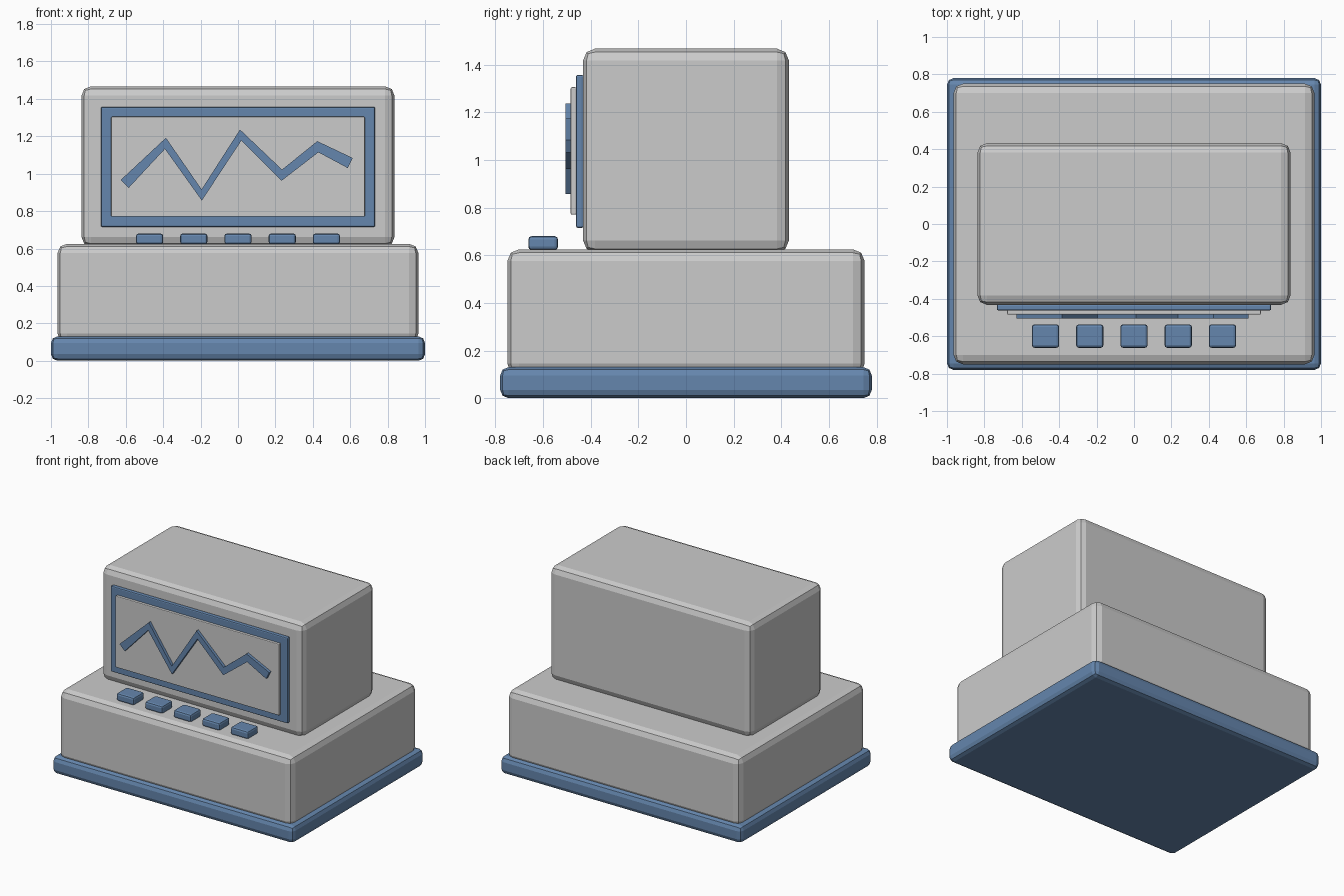
import bpy, bmesh
from mathutils import Vector

if "Cube" in bpy.data.objects:
    bpy.data.objects.remove(bpy.data.objects["Cube"])

blue = bpy.data.materials.new("blue")
blue.diffuse_color = (0.13, 0.24, 0.42, 1)
blue.use_nodes = True
blue.node_tree.nodes["Principled BSDF"].inputs["Base Color"].default_value = blue.diffuse_color


def finish(name, bm, mat):
    mesh = bpy.data.meshes.new(name)
    bm.to_mesh(mesh)
    bm.free()
    obj = bpy.data.objects.new(name, mesh)
    bpy.context.collection.objects.link(obj)
    if mat:
        mesh.materials.append(mat)
    return obj


def box(name, x, y, z, bevel, mat=None):
    """Bevelled box from (min, max) ranges."""
    bm = bmesh.new()
    bmesh.ops.create_cube(bm, size=1)
    for v in bm.verts:
        v.co = [r[0] if c < 0 else r[1] for c, r in zip(v.co, (x, y, z))]
    obj = finish(name, bm, mat)
    mod = obj.modifiers.new("bevel", 'BEVEL')
    mod.width = bevel
    mod.segments = 2
    return obj


# Plinth, lower housing and monitor head
box("base_plate", (-1, 1), (-0.78, 0.78), (0, 0.13), 0.035, blue)
box("lower_housing", (-0.965, 0.965), (-0.75, 0.75), (0.095, 0.625), 0.05)
box("monitor_head", (-0.837, 0.837), (-0.432, 0.432), (0.612, 1.467), 0.05)

# Screen surround and screen
box("screen_surround", (-0.733, 0.733), (-0.462, -0.43), (0.715, 1.357), 0.008, blue)
box("screen", (-0.678, 0.678), (-0.484, -0.46), (0.77, 1.305), 0.005)

# Row of push buttons
for i in range(5):
    cx = (i - 2) * 0.2365
    box(f"button_{i + 1}", (cx - 0.073, cx + 0.073), (-0.662, -0.537), (0.622, 0.68), 0.014, blue)

# Zigzag trace on the screen: ribbon swept along a path, then given depth
path = [Vector(p) for p in ((-0.606, 0.945), (-0.388, 1.162), (-0.194, 0.886),
                            (0.014, 1.206), (0.234, 0.992), (0.427, 1.144), (0.60, 1.057))]
bm = bmesh.new()
pairs = []
for i, p in enumerate(path):
    t = Vector((0, 0))
    if i > 0:
        t += (p - path[i - 1]).normalized()
    if i < len(path) - 1:
        t += (path[i + 1] - p).normalized()
    n = Vector((-t.y, t.x)).normalized() * 0.03
    pairs.append([bm.verts.new((q.x, -0.506, q.y)) for q in (p + n, p - n)])
for a, b in zip(pairs, pairs[1:]):
    bm.faces.new((a[0], a[1], b[1], b[0]))
ext = bmesh.ops.extrude_face_region(bm, geom=bm.faces[:], use_keep_orig=True)
bmesh.ops.translate(bm, vec=(0, 0.024, 0),
                    verts=[g for g in ext["geom"] if isinstance(g, bmesh.types.BMVert)])
bmesh.ops.recalc_face_normals(bm, faces=bm.faces[:])
finish("screen_trace", bm, blue)
